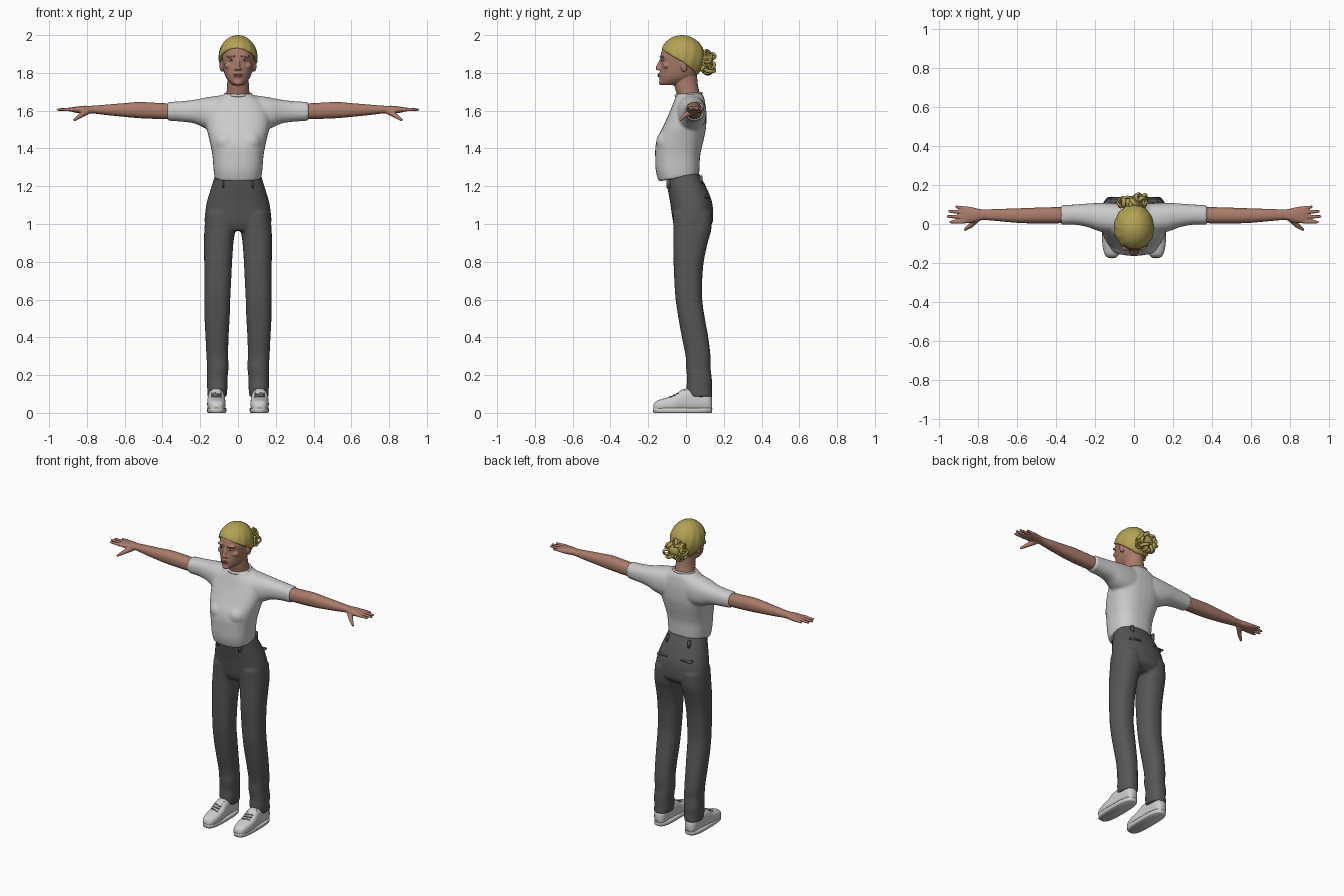
import bpy, bmesh, random
from math import sin, cos, pi, radians, copysign
from mathutils import Vector, Matrix

random.seed(4)
if "Cube" in bpy.data.objects:
    bpy.data.objects.remove(bpy.data.objects["Cube"])


def material(name, r, g, b):
    m = bpy.data.materials.new(name)
    m.use_nodes = True
    m.diffuse_color = (r, g, b, 1)
    bsdf = m.node_tree.nodes["Principled BSDF"]
    bsdf.inputs["Base Color"].default_value = (r, g, b, 1)
    bsdf.inputs["Roughness"].default_value = 0.8
    return m


SKIN = material("skin", 0.40, 0.20, 0.145)
LIP = material("lips", 0.33, 0.13, 0.10)
HAIR = material("blonde hair", 0.45, 0.36, 0.09)
SHIRT = material("light grey cotton", 0.60, 0.60, 0.60)
PANTS = material("charcoal cloth", 0.095, 0.095, 0.095)
SHOE = material("off-white leather", 0.62, 0.62, 0.61)
LACE = material("grey lace", 0.30, 0.30, 0.30)
EYE = material("eye white", 0.50, 0.48, 0.46)
DARK = material("dark brown", 0.05, 0.035, 0.03)


def finish(name, bm, mat, voxel=0, smooth=4):
    """Turn a bmesh into an object, optionally fusing its pieces into one skin."""
    bmesh.ops.recalc_face_normals(bm, faces=bm.faces)
    mesh = bpy.data.meshes.new(name)
    bm.to_mesh(mesh)
    bm.free()
    mesh.materials.append(mat)
    ob = bpy.data.objects.new(name, mesh)
    bpy.context.collection.objects.link(ob)
    mesh.shade_smooth()
    if voxel:
        mod = ob.modifiers.new("fuse", "REMESH")
        mod.mode = "VOXEL"
        mod.voxel_size = voxel
        mod.use_smooth_shade = True
        mod = ob.modifiers.new("soften", "SMOOTH")
        mod.factor = 0.5
        mod.iterations = smooth
    return ob


def loft(bm, axis, rings, side=1, power=2.3, n=32, steps=4):
    """Skin rounded sections (t, a min, a max, b min, b max) along an axis."""
    pts = [Vector(r) for r in rings]
    pts = [2 * pts[0] - pts[1]] + pts + [2 * pts[-1] - pts[-2]]
    path = []
    for p, q, r, s in zip(pts, pts[1:], pts[2:], pts[3:]):
        for k in range(steps):
            t = k / steps
            path.append(q + ((r - p) * t + (2*p - 5*q + 4*r - s) * t**2
                             + (3*q - p - 3*r + s) * t**3) / 2)
    path.append(pts[-2])
    loops = []
    for t, a0, a1, b0, b1 in path:
        loop = []
        for i in range(n):
            c, s = cos(2 * pi * i / n), sin(2 * pi * i / n)
            a = (a0 + a1) / 2 + (a1 - a0) / 2 * copysign(abs(c) ** (2 / power), c)
            b = (b0 + b1) / 2 + (b1 - b0) / 2 * copysign(abs(s) ** (2 / power), s)
            x, y, z = {"X": (t, a, b), "Y": (a, t, b), "Z": (a, b, t)}[axis]
            loop.append(bm.verts.new((x * side, y, z)))
        loops.append(loop)
    for u, v in zip(loops, loops[1:]):
        for i in range(n):
            j = (i + 1) % n
            bm.faces.new((u[i], u[j], v[j], v[i]))
    bm.faces.new(loops[0])
    bm.faces.new(loops[-1])


def even(rings):
    """Sections centred on x, given as (z, half width, y min, y max)."""
    return [(z, -h, h, y0, y1) for z, h, y0, y1 in rings]


def ball(bm, loc, size, tilt=0):
    m = Matrix.Translation(loc) @ Matrix.Rotation(tilt, 4, "X") @ Matrix.Diagonal((*size, 1))
    bmesh.ops.create_uvsphere(bm, u_segments=20, v_segments=12, radius=1, matrix=m)


def tube(bm, p, q, r0, r1):
    p, q = Vector(p), Vector(q)
    turn = (q - p).to_track_quat("Z", "Y").to_matrix().to_4x4()
    bmesh.ops.create_cone(bm, cap_ends=True, segments=12, radius1=r0, radius2=r1,
                          depth=(q - p).length, matrix=Matrix.Translation((p + q) / 2) @ turn)
    ball(bm, p, (r0,) * 3)
    ball(bm, q, (r1,) * 3)


def box(bm, loc, size):
    m = Matrix.Translation(loc) @ Matrix.Diagonal((*size, 1))
    bmesh.ops.create_cube(bm, size=1, matrix=m)


# Shirt: torso and short sleeves fused, with a hem that rises at the back
bm = bmesh.new()
loft(bm, "Z", even([
    (1.25, .124, -.145, .07), (1.3, .13, -.16, .072), (1.36, .135, -.163, .075),
    (1.41, .144, -.162, .085), (1.46, .155, -.15, .097), (1.52, .168, -.12, .107),
    (1.59, .165, -.088, .108), (1.64, .14, -.068, .102), (1.67, .1, -.056, .095),
    (1.69, .07, -.05, .085)]), power=2.5)
for v in bm.verts:
    v.co.z += .17 * v.co.y * min(1, max(0, (1.38 - v.co.z) * 8))
for s in (1, -1):
    loft(bm, "X", [
        (.03, -.04, .1, 1.5, 1.685), (.1, -.05, .107, 1.49, 1.68), (.17, -.04, .108, 1.505, 1.67),
        (.23, -.018, .105, 1.532, 1.658), (.3, -.004, .1, 1.542, 1.65),
        (.375, -.004, .096, 1.547, 1.646)], s)
    ball(bm, (s * .065, -.098, 1.435), (.062, .06, .06))
finish("shirt", bm, SHIRT, .008, 5)

# Ribbed collar
bpy.ops.mesh.primitive_torus_add(location=(0, .014, 1.686), rotation=(.1, 0, 0), major_radius=.068,
                                 minor_radius=.007, major_segments=40, minor_segments=8)
collar = bpy.context.object
collar.name = "collar"
collar.data.materials.append(SHIRT)
bpy.ops.object.shade_smooth()

# Trousers: hips and two legs fused
bm = bmesh.new()
loft(bm, "Z", even([
    (1.275, .116, -.11, .064), (1.2, .14, -.1, .105), (1.12, .164, -.085, .137),
    (1.05, .175, -.075, .144), (1.0, .174, -.066, .138), (.965, .14, -.05, .1)]))
for s in (1, -1):
    loft(bm, "Z", [
        (1.06, .008, .17, -.07, .138), (.97, .014, .178, -.067, .134), (.9, .024, .18, -.067, .115),
        (.8, .031, .179, -.066, .094), (.7, .036, .178, -.062, .086), (.6, .041, .178, -.055, .086),
        (.5, .044, .177, -.04, .1), (.4, .05, .172, -.022, .118), (.3, .052, .167, -.002, .13),
        (.24, .05, .164, .0, .13), (.18, .056, .165, .006, .137), (.13, .056, .163, .002, .137),
        (.085, .06, .163, .01, .141)], s)
finish("trousers", bm, PANTS, .008, 5)

# Belt loops, back pocket welts, and side seams
bm = bmesh.new()
for s in (1, -1):
    box(bm, (s * .08, -.092, 1.213), (.012, .02, .045))
    box(bm, (s * .08, .078, 1.235), (.012, .02, .045))
    box(bm, (s * .085, .113, 1.14), (.075, .03, .008))
finish("belt_loops_and_pockets", bm, PANTS)

# Shoes: upper, sole and laces
for s, label in ((1, "left"), (-1, "right")):
    bm = bmesh.new()
    loft(bm, "Y", [
        (-.172, .095, .132, .012, .045), (-.155, .077, .15, .006, .064), (-.11, .066, .161, .006, .078),
        (-.06, .066, .163, .006, .094), (-.015, .07, .16, .006, .125), (.05, .074, .154, .006, .13),
        (.115, .076, .15, .006, .11), (.137, .092, .135, .012, .085)], s, power=2.6)
    finish(label + "_shoe", bm, SHOE)
    bm = bmesh.new()
    loft(bm, "Z", [(0, .063, .163, -.173, .137), (.026, .061, .165, -.176, .14)], s, power=3, steps=1)
    sole = finish(label + "_sole", bm, SHOE)
    sole.modifiers.new("round", "BEVEL").width = .004
    bm = bmesh.new()
    for k in range(5):
        y, z = -.085 + k * .018, .088 + k * .0085
        tube(bm, (s * .092, y, z - .004), (s * .138, y + .008, z - .002), .0045, .0045)
    finish(label + "_laces", bm, LACE)

# Arms and hands fused
for s, label in ((1, "left"), (-1, "right")):
    bm = bmesh.new()
    loft(bm, "X", [
        (.33, .005, .087, 1.555, 1.637), (.42, .003, .086, 1.556, 1.641), (.52, .003, .083, 1.56, 1.646),
        (.6, .006, .08, 1.567, 1.64), (.7, .015, .077, 1.577, 1.632), (.775, .02, .075, 1.586, 1.626),
        (.82, .008, .084, 1.585, 1.626), (.865, .004, .092, 1.59, 1.62),
        (.885, .01, .088, 1.597, 1.617)], s)
    fingers = ((.012, .01, .94), (.036, .038, .953), (.06, .065, .945), (.08, .088, .908))
    for base, tip, reach in fingers:
        tube(bm, (s * .87, base, 1.606), (s * reach, tip, 1.606), .0115, .0075)
    tube(bm, (s * .8, .03, 1.595), (s * .835, -.008, 1.573), .018, .013)
    tube(bm, (s * .835, -.008, 1.573), (s * .864, -.028, 1.552), .013, .008)
    finish(label + "_arm", bm, SKIN, .005, 3)

# Head and neck: skull, jaw, nose, brow, cheeks and ears fused
bm = bmesh.new()
loft(bm, "Z", even([
    (1.735, .024, -.128, -.06), (1.747, .042, -.138, -.01), (1.775, .064, -.14, .045),
    (1.81, .076, -.138, .07), (1.85, .083, -.134, .082), (1.89, .086, -.135, .085),
    (1.94, .076, -.118, .073), (1.975, .045, -.075, .04)]), power=2.1)
loft(bm, "Z", even([
    (1.62, .085, -.04, .085), (1.68, .064, -.048, .077), (1.73, .058, -.06, .064),
    (1.79, .056, -.06, .058)]), power=2)
tube(bm, (0, -.132, 1.868), (0, -.15, 1.826), .008, .012)
ball(bm, (0, -.132, 1.748), (.022, .012, .014))
ball(bm, (0, -.137, 1.788), (.026, .01, .014))
for s in (1, -1):
    ball(bm, (s * .011, -.144, 1.821), (.009, .011, .008))
    ball(bm, (s * .036, -.122, 1.889), (.028, .014, .008))
    ball(bm, (s * .05, -.104, 1.838), (.024, .018, .016))
    ball(bm, (s * .086, -.012, 1.835), (.012, .017, .031), .2)
finish("head", bm, SKIN, .0045, 4)

# Eyes, brows and lips
bm = bmesh.new()
iris = bmesh.new()
brow = bmesh.new()
for s in (1, -1):
    ball(bm, (s * .036, -.122, 1.868), (.0145, .009, .0065))
    ball(iris, (s * .036, -.128, 1.868), (.0055, .004, .0055))
    tube(brow, (s * .018, -.137, 1.888), (s * .054, -.119, 1.891), .003, .002)
finish("eyes", bm, EYE)
finish("irises", iris, DARK)
finish("eyebrows", brow, LIP)
bm = bmesh.new()
ball(bm, (0, -.142, 1.792), (.023, .008, .005))
ball(bm, (0, -.142, 1.783), (.02, .008, .006))
finish("lips", bm, LIP)

# Hair cap swept back from the hairline, with soft combed ridges
bm = bmesh.new()
COLS, ROWS = 72, 18
crown = bm.verts.new((0, -.02, 2.0))
previous = None
for r in range(1, ROWS + 1):
    row = []
    for c in range(COLS):
        az = 2 * pi * c / COLS
        front = cos(az)
        reach = radians(100 - (36 if front > 0 else 42) * front + 4 * sin(az) * max(front, 0))
        polar = reach * r / ROWS
        ridge = 1 + .014 * sin(polar) * sin(13 * az + 4 * polar)
        row.append(bm.verts.new((.103 * ridge * sin(polar) * sin(az),
                                 -.02 - .12 * ridge * sin(polar) * front,
                                 1.88 + .12 * cos(polar))))
    for c in range(COLS):
        d = (c + 1) % COLS
        if previous:
            bm.faces.new((previous[c], row[c], row[d], previous[d]))
        else:
            bm.faces.new((crown, row[c], row[d]))
    previous = row
hair = finish("hair_cap", bm, HAIR)
hair.modifiers.new("thickness", "SOLIDIFY").thickness = .014

# Messy bun: a core wrapped in loose loops of hair
bm = bmesh.new()
ball(bm, (0, .105, 1.855), (.05, .04, .045))
finish("bun_core", bm, HAIR)
for k in range(18):
    a = 2 * pi * k / 18
    spot = (-.005 + .056 * cos(a), .118 + random.uniform(-.02, .022), 1.853 + .042 * sin(a))
    bpy.ops.mesh.primitive_torus_add(
        location=spot, rotation=[random.uniform(0, pi) for _ in range(3)],
        major_radius=random.uniform(.016, .027), minor_radius=.0065,
        major_segments=20, minor_segments=8)
    strand = bpy.context.object
    strand.name = "bun_strand"
    strand.scale.z = 1.6
    strand.data.materials.append(HAIR)
    bpy.ops.object.shade_smooth()
